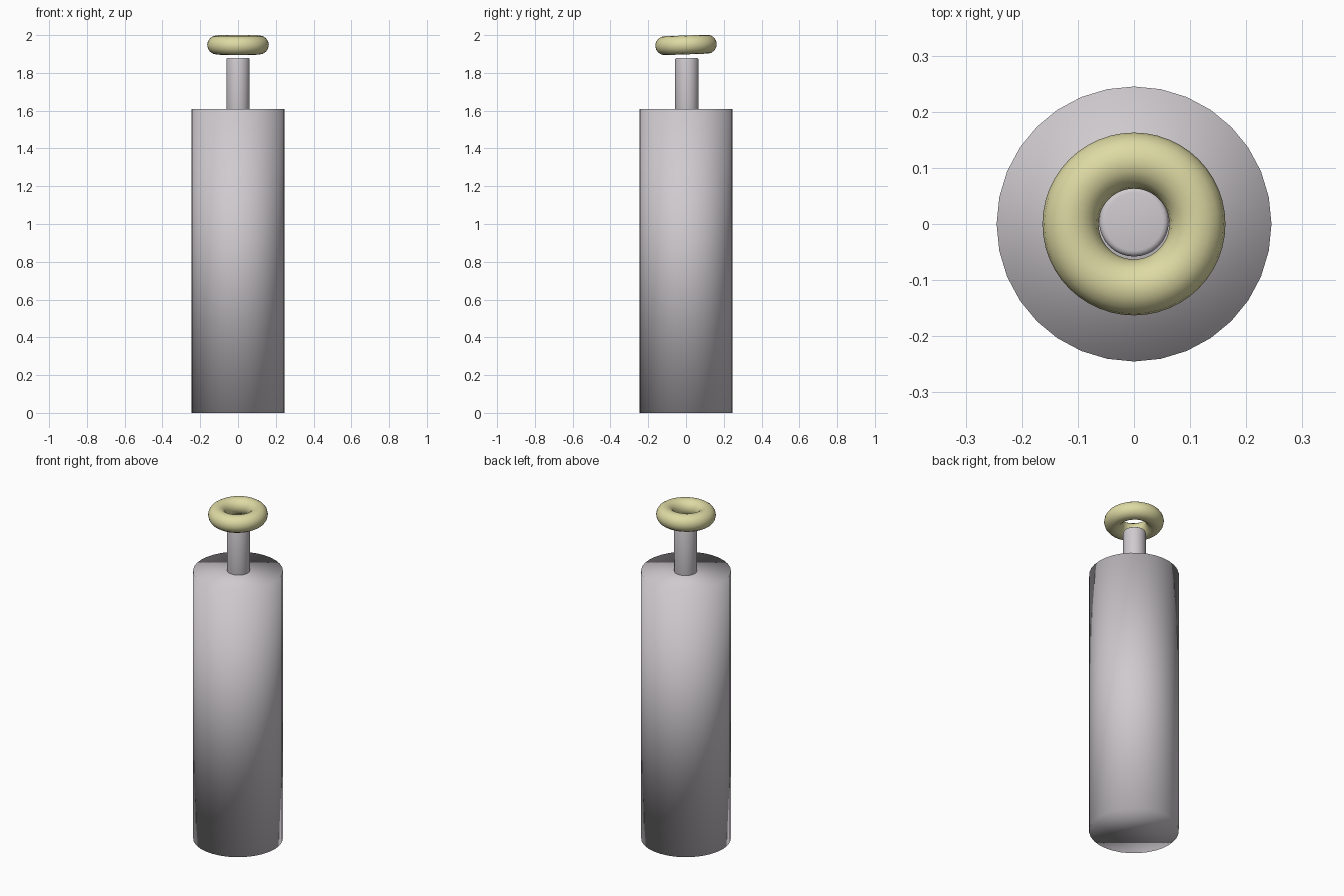
import bpy, math

if "Cube" in bpy.data.objects:
    bpy.data.objects.remove(bpy.data.objects["Cube"])


def material(name, rgb):
    m = bpy.data.materials.new(name)
    m.diffuse_color = (*rgb, 1)
    m.use_nodes = True
    m.node_tree.nodes["Principled BSDF"].inputs["Base Color"].default_value = m.diffuse_color
    return m


def finish(name, mat):
    ob = bpy.context.object
    ob.name = name
    ob.data.materials.append(mat)
    bpy.ops.object.shade_smooth()
    return ob


def cylinder(name, radius, z0, z1, y, mat):
    bpy.ops.mesh.primitive_cylinder_add(
        vertices=32, radius=radius, depth=z1 - z0, location=(0, y, (z0 + z1) / 2))
    return finish(name, mat)


grey = material("pale grey", (0.62, 0.59, 0.62))
yellow = material("pale yellow", (0.73, 0.70, 0.37))

# Main barrel, smooth across its caps
cylinder("body", 0.245, 0, 1.61, 0, grey)

# Thin stem with a softened rim
stem = cylinder("stem", 0.062, 1.58, 1.88, 0.004, grey)
bevel = stem.modifiers.new("rim", 'BEVEL')
bevel.width = 0.01
bevel.segments = 3

# Slightly tilted ring floating above the stem
bpy.ops.mesh.primitive_torus_add(
    major_segments=48, minor_segments=16, major_radius=0.113, minor_radius=0.05,
    location=(0, 0, 1.948), rotation=(math.radians(2), 0, 0))
finish("ring", yellow)
